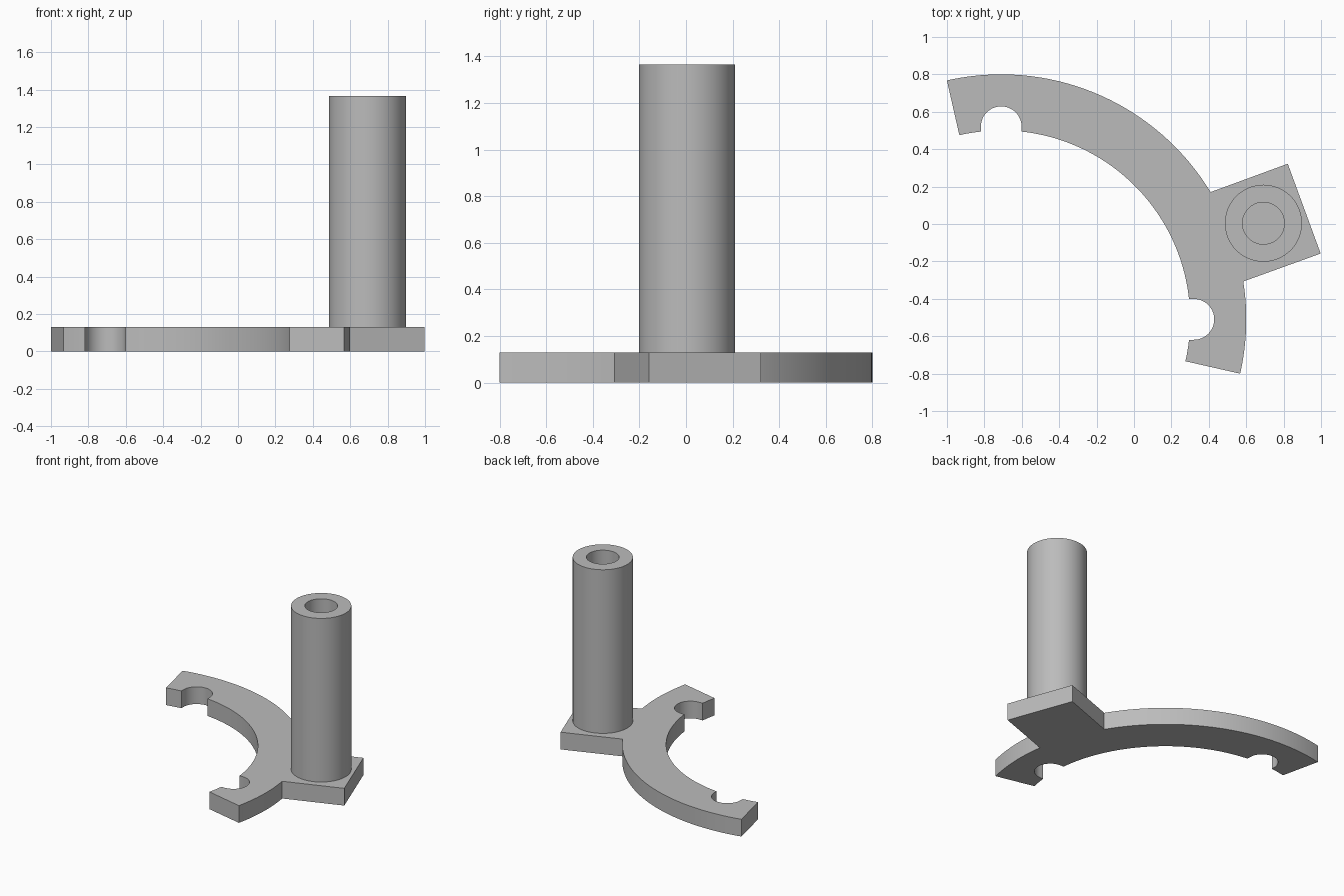
import bpy
import bmesh
from math import radians, degrees, asin, cos, sin
from mathutils import Vector

cube = bpy.data.objects.get("Cube")
if cube:
    bpy.data.objects.remove(cube)

PLATE_H, TUBE_TOP = 0.13, 1.365
ARC_CENTRE = Vector((-0.71, -0.51))
OUTER_R, INNER_R = 1.31, 1.01
SLOT_PITCH_R, SLOT_R = 1.03, 0.109
END = 12.8                      # overhang of the arc past each slot, degrees
TUBE_CENTRE = Vector((0.692, 0.004))

grey = bpy.data.materials.new("plain_grey")
grey.use_nodes = True
grey.diffuse_color = (0.5, 0.5, 0.5, 1)
grey.node_tree.nodes["Principled BSDF"].inputs["Base Color"].default_value = (0.5, 0.5, 0.5, 1)


def arc(centre, radius, start, end, steps):
    """Points along a circular arc, angles in degrees."""
    angles = [radians(start + (end - start) * i / steps) for i in range(steps + 1)]
    return [centre + radius * Vector((cos(a), sin(a))) for a in angles]


def slot(direction):
    """Round-bottomed slot opening toward the arc centre."""
    a = radians(direction)
    centre = ARC_CENTRE + SLOT_PITCH_R * Vector((cos(a), sin(a)))
    return arc(centre, SLOT_R, direction - 90, direction + 90, 24)


def finish(bm, name):
    bmesh.ops.recalc_face_normals(bm, faces=bm.faces)
    mesh = bpy.data.meshes.new(name)
    bm.to_mesh(mesh)
    bm.free()
    mesh.materials.append(grey)
    obj = bpy.data.objects.new(name, mesh)
    bpy.context.collection.objects.link(obj)
    bpy.ops.object.select_all(action="DESELECT")
    obj.select_set(True)
    bpy.context.view_layer.objects.active = obj
    bpy.ops.object.shade_smooth_by_angle(angle=radians(30))
    return obj


# Curved bracket with two slots and a square mounting pad
half = degrees(asin(SLOT_R / INNER_R))
outline = arc(ARC_CENTRE, OUTER_R, 90 + END, 31.3, 48)
outline += [Vector((0.822, 0.322)), Vector((0.998, -0.158))]
outline += arc(ARC_CENTRE, OUTER_R, 8.9, -END, 16)
outline += arc(ARC_CENTRE, INNER_R, -END, -half, 6)
outline += slot(0)
outline += arc(ARC_CENTRE, INNER_R, half, 90 - half, 60)
outline += slot(90)
outline += arc(ARC_CENTRE, INNER_R, 90 + half, 90 + END, 6)

bm = bmesh.new()
base = bm.faces.new([bm.verts.new((p.x, p.y, 0)) for p in outline])
top = bmesh.ops.extrude_face_region(bm, geom=[base], use_keep_orig=True)
bmesh.ops.translate(bm, vec=(0, 0, PLATE_H),
                    verts=[v for v in top["geom"] if isinstance(v, bmesh.types.BMVert)])
finish(bm, "curved_bracket")

# Hollow post standing on the pad
SIDES = 64
bm = bmesh.new()
rings = []
for radius, z in ((0.206, PLATE_H), (0.206, TUBE_TOP), (0.112, TUBE_TOP), (0.112, PLATE_H)):
    points = arc(TUBE_CENTRE, radius, 0, 360, SIDES)[:-1]
    rings.append([bm.verts.new((p.x, p.y, z)) for p in points])
for lower, upper in zip(rings, rings[1:]):
    for i in range(SIDES):
        j = (i + 1) % SIDES
        bm.faces.new((lower[i], lower[j], upper[j], upper[i]))
finish(bm, "hollow_post")
